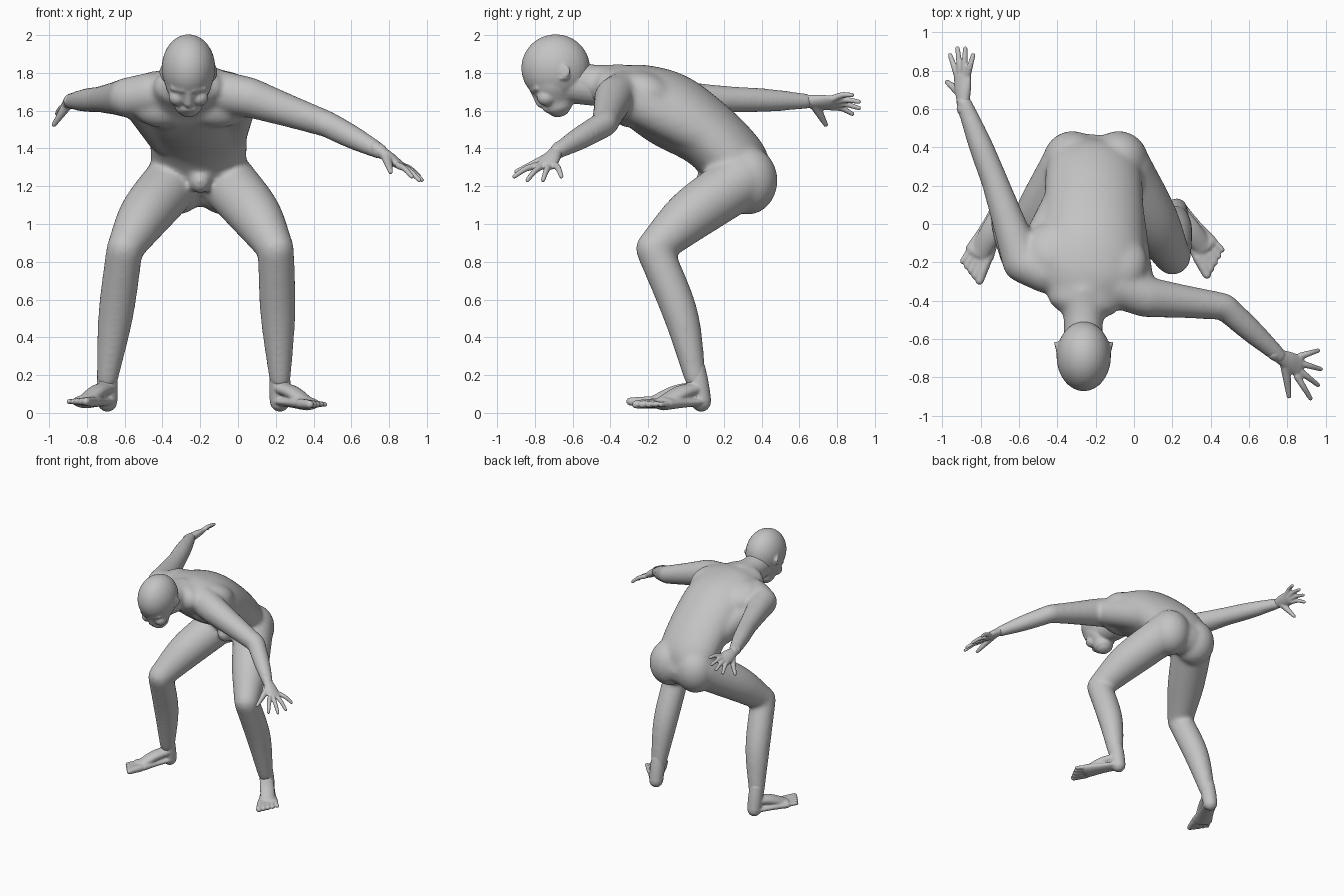
import bpy, bmesh, math
from mathutils import Vector, Matrix

default_cube = bpy.data.objects.get("Cube")
if default_cube:
    bpy.data.objects.remove(default_cube)

skin = bpy.data.materials.new("light grey")
skin.use_nodes = True
skin.diffuse_color = (0.55, 0.55, 0.55, 1)
skin.node_tree.nodes["Principled BSDF"].inputs["Base Color"].default_value = skin.diffuse_color
ACROSS = Vector((1, 0, 0))
UP = Vector((0, 0, 1))


def spline(before, start, end, after, t):
    return start + 0.5 * t * (end - before + t * (2 * before - 5 * start + 4 * end - after
                              + t * (3 * (start - end) + after - before)))


def loft(shape, stations, side=ACROSS, steps=6, sides=24):
    """Closed rounded tube through (x, y, z, half width, half height) stations."""
    knots = [Vector(station) for station in stations]
    knots = [2 * knots[0] - knots[1]] + knots + [2 * knots[-1] - knots[-2]]
    path = [spline(*knots[i:i + 4], k / steps) for i in range(len(knots) - 3) for k in range(steps)]
    path.append(knots[-2])
    centres = [Vector(point[:3]) for point in path]
    last = len(path) - 1
    rings = []
    for i, point in enumerate(path):
        along = (centres[min(i + 1, last)] - centres[max(i - 1, 0)]).normalized()
        rings.append((centres[i], along, point[3], point[4]))

    def rounded_end(ring, direction):
        centre, along, width, height = ring
        reach = along * direction * min(width, height)
        for angle in (math.pi / 6, math.pi / 3, math.pi * 0.45):
            shrink = math.cos(angle)
            yield centre + reach * math.sin(angle), along, width * shrink, height * shrink

    rings = list(rounded_end(rings[0], -1))[::-1] + rings + list(rounded_end(rings[-1], 1))
    loops = []
    for centre, along, width, height in rings:
        u = (side - along * side.dot(along)).normalized()
        v = along.cross(u)
        angles = [math.tau * k / sides for k in range(sides)]
        loops.append([shape.verts.new(centre + u * width * math.cos(a) + v * height * math.sin(a))
                      for a in angles])
    for lower, upper in zip(loops, loops[1:]):
        for k in range(sides):
            shape.faces.new((lower[k - 1], lower[k], upper[k], upper[k - 1]))
    shape.faces.new(loops[0][::-1])
    shape.faces.new(loops[-1])


def bone(shape, start, end, start_radius, end_radius, swell=0, bow=(0, 0, 0), flat=1, side=UP):
    """Tapered limb segment that swells and bows at its middle."""
    start, end = Vector(start), Vector(end)
    middle = (start + end) / 2 + Vector(bow)
    radius = (start_radius + end_radius) / 2 + swell
    sections = ((start, start_radius), (middle, radius), (end, end_radius))
    loft(shape, [(*centre, r, r * flat) for centre, r in sections], side)


def ball(shape, centre, radii, tilt=0):
    placement = (Matrix.Translation(centre) @ Matrix.Rotation(tilt, 4, 'X')
                 @ Matrix.Diagonal((*radii, 1)))
    bmesh.ops.create_uvsphere(shape, u_segments=32, v_segments=20, radius=1, matrix=placement)


def finish(shape, name, voxel, smoothing):
    """Fuse the overlapping volumes into one smooth skin."""
    bmesh.ops.recalc_face_normals(shape, faces=shape.faces)
    mesh = bpy.data.meshes.new(name)
    shape.to_mesh(mesh)
    shape.free()
    mesh.materials.append(skin)
    part = bpy.data.objects.new(name, mesh)
    bpy.context.collection.objects.link(part)
    fuse = part.modifiers.new("fuse", 'REMESH')
    fuse.mode = 'VOXEL'
    fuse.voxel_size = voxel
    fuse.use_smooth_shade = True
    relax = part.modifiers.new("relax", 'SMOOTH')
    relax.factor = 0.5
    relax.iterations = smoothing


def hand(name, wrist, reach, spread):
    """Palm, four fanned fingers and a thumb; spread points to the thumb side."""
    shape = bmesh.new()
    wrist, spread = Vector(wrist), Vector(spread)
    reach = Vector(reach) - wrist
    forward = reach.normalized()
    knuckles = wrist + reach * 0.47
    palm = wrist.lerp(knuckles, 0.5)
    back = wrist - reach * 0.15
    loft(shape, [(*back, 0.036, 0.036), (*wrist, 0.037, 0.032),
                 (*palm, 0.05, 0.03), (*knuckles, 0.055, 0.022)], spread)
    for k in range(4):
        fan = 1 - k * 2 / 3
        tip = wrist + reach + spread * fan - forward * 0.04 * fan * fan
        root = knuckles + spread * fan * 0.42
        bone(shape, root, tip, 0.019, 0.012, bow=UP * 0.01, side=spread)
    thumb = wrist + spread * 1.35 + forward * 0.1 - UP * 0.05
    bone(shape, wrist.lerp(palm, 0.5), thumb, 0.03, 0.013)
    finish(shape, name, 0.006, 4)


def foot(name, ankle, toes, spread):
    """Heel, sole, instep and five toes; spread points to the little toe."""
    shape = bmesh.new()
    ankle, toes, spread = Vector(ankle), Vector(toes), Vector(spread)
    heel = ankle + Vector((0, 0.03, -0.12))
    pad = heel.lerp(toes, 0.72)
    shin = ankle + UP * 0.06
    bone(shape, heel, pad, 0.052, 0.08, swell=-0.005, flat=0.45, side=spread)
    bone(shape, shin, heel, 0.052, 0.054, swell=0.003)
    bone(shape, ankle.lerp(heel, 0.4), pad, 0.052, 0.055, swell=0.003, flat=0.65,
         bow=UP * 0.015, side=spread)
    for k in range(5):
        fan = k / 2 - 1
        radius = 0.028 - 0.0025 * k
        bone(shape, pad + spread * fan * 0.8, toes + spread * fan, radius, radius * 0.8)
    finish(shape, name, 0.007, 6)


# Torso, from pelvis to the base of the neck
body = bmesh.new()
loft(body, [(-0.21, 0.34, 1.22, 0.21, 0.13), (-0.21, 0.27, 1.32, 0.25, 0.17),
            (-0.21, 0.12, 1.47, 0.26, 0.18), (-0.22, -0.08, 1.6, 0.28, 0.2),
            (-0.24, -0.25, 1.68, 0.29, 0.17), (-0.26, -0.38, 1.72, 0.2, 0.12)],
     Vector((1, -0.15, 0)), sides=32)
ball(body, (-0.2, 0.12, 1.23), (0.06, 0.07, 0.07))
for side in (-1, 1):
    # Buttocks, chest muscles and shoulder blades
    ball(body, (-0.2 + side * 0.12, 0.33, 1.23), (0.155, 0.155, 0.18))
    ball(body, (-0.25 + side * 0.15, -0.27 - side * 0.03, 1.62), (0.16, 0.1, 0.11))
    ball(body, (-0.25 + side * 0.17, -0.17 - side * 0.03, 1.7), (0.15, 0.16, 0.1), -0.4)
    # Legs
    hip = (-0.2 + side * 0.14, 0.29, 1.23)
    knee = (-0.2 + side * 0.4, -0.17, 0.87)
    ankle = (-0.235 + side * 0.457, 0.05, 0.18)
    bone(body, hip, knee, 0.153, 0.097, swell=0.014, bow=(side * 0.02, -0.03, 0))
    bone(body, knee, ankle, 0.097, 0.058, swell=0.016, bow=(0, 0.03, 0))
# Neck
bone(body, (-0.265, -0.6, 1.76), (-0.262, -0.36, 1.72), 0.1, 0.13, swell=-0.01)

# Arms, each from chest through shoulder and elbow to wrist, with the muscle down to the waist
LEFT_WRIST = (0.76, -0.69, 1.38)
RIGHT_WRIST = (-0.89, 0.64, 1.65)
for chest, shoulder, elbow, wrist, waist in (
        ((-0.1, -0.32, 1.7), (0.06, -0.38, 1.67), (0.47, -0.43, 1.53), LEFT_WRIST,
         (-0.07, 0.08, 1.48)),
        ((-0.45, -0.25, 1.69), (-0.58, -0.2, 1.67), (-0.725, 0.22, 1.66), RIGHT_WRIST,
         (-0.37, 0.08, 1.48))):
    bone(body, chest, shoulder, 0.115, 0.107)
    bone(body, Vector(shoulder).lerp(Vector(chest), 0.3), waist, 0.1, 0.12)
    bone(body, shoulder, elbow, 0.107, 0.071, swell=-0.002)
    bone(body, elbow, wrist, 0.071, 0.042, swell=0.006)
finish(body, "body", 0.013, 18)

# Head, tilted down
head = bmesh.new()
MIDDLE = -0.262
ball(head, (MIDDLE, -0.69, 1.825), (0.142, 0.182, 0.179))
bone(head, (MIDDLE, -0.71, 1.78), (MIDDLE, -0.68, 1.645), 0.13, 0.08, swell=0.012, side=ACROSS)
bone(head, (MIDDLE, -0.62, 1.74), (MIDDLE, -0.48, 1.72), 0.1, 0.095)
# Chin, nose and lips
ball(head, (MIDDLE, -0.68, 1.6), (0.05, 0.045, 0.035))
bone(head, (MIDDLE, -0.81, 1.705), (MIDDLE, -0.768, 1.64), 0.016, 0.026)
bone(head, (MIDDLE - 0.03, -0.73, 1.61), (MIDDLE + 0.03, -0.73, 1.61), 0.014, 0.014,
     swell=0.004, bow=(0, -0.01, 0))
for side in (-1, 1):
    # Brows, cheeks and ears
    bone(head, (MIDDLE + side * 0.025, -0.81, 1.71), (MIDDLE + side * 0.08, -0.785, 1.72),
         0.018, 0.018)
    ball(head, (MIDDLE + side * 0.06, -0.74, 1.67), (0.045, 0.05, 0.045))
    ear = MIDDLE + side * 0.135
    ball(head, (ear, -0.645, 1.8), (0.012, 0.026, 0.042), 0.4)
    bone(head, (ear, -0.66, 1.77), (ear, -0.65, 1.84), 0.009, 0.009,
         bow=(side * 0.012, 0.035, 0), side=ACROSS)
finish(head, "head", 0.008, 6)

hand("left_hand", LEFT_WRIST, reach=(0.97, -0.8, 1.23), spread=(-0.02, -0.125, 0))
hand("right_hand", RIGHT_WRIST, reach=(-0.9, 0.92, 1.63), spread=(-0.06, 0, -0.05))
foot("left_foot", (0.222, 0.05, 0.18), toes=(0.42, -0.2, 0.045), spread=(0.04, 0.065, 0))
foot("right_foot", (-0.692, 0.05, 0.18), toes=(-0.85, -0.245, 0.06), spread=(-0.045, 0.05, 0))
